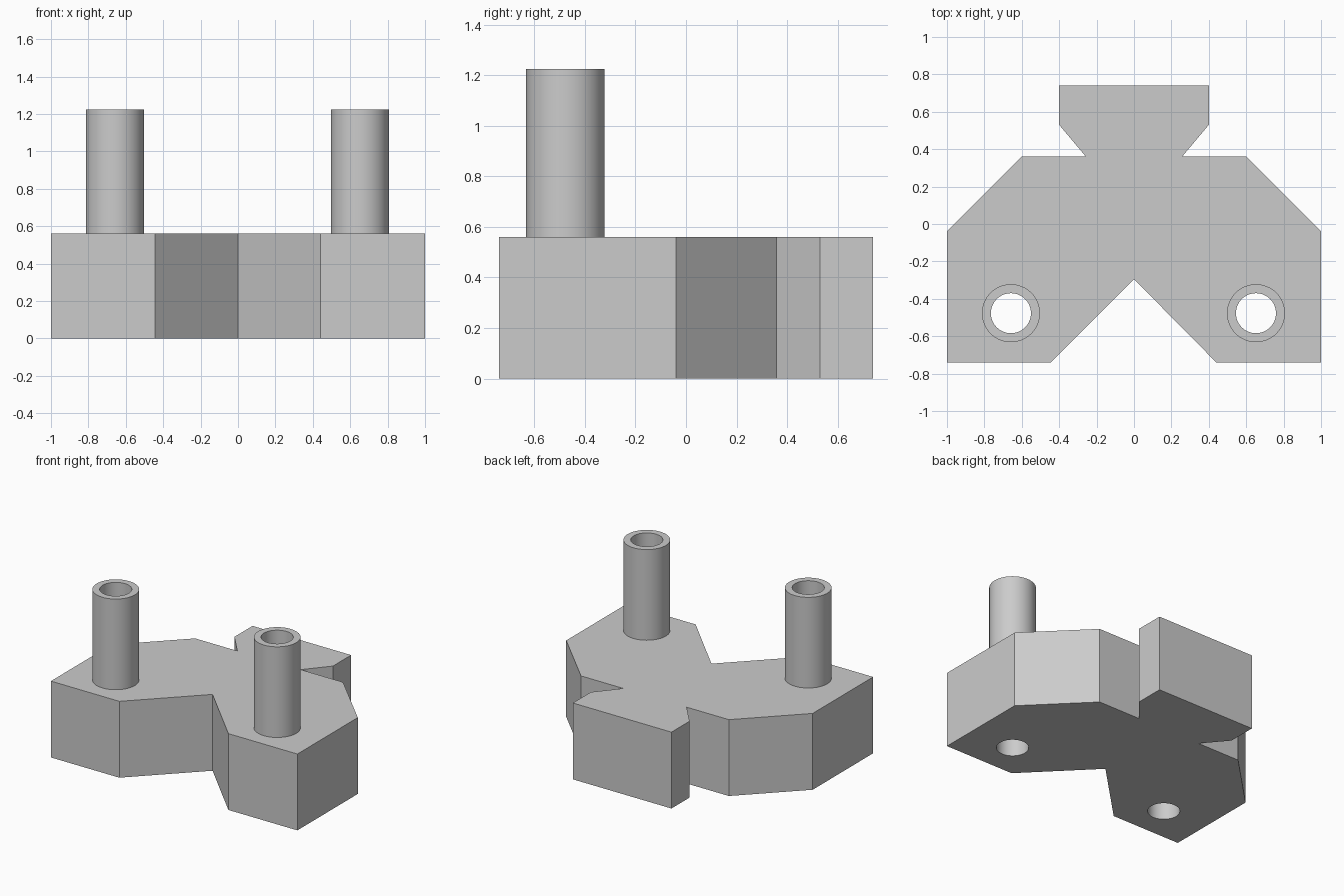
import bpy, bmesh, math

if "Cube" in bpy.data.objects:
    bpy.data.objects.remove(bpy.data.objects["Cube"])

BODY_H, TUBE_TOP = 0.56, 1.225
R_OUT, R_IN, SEGMENTS = 0.155, 0.107, 64
TUBE_SPOTS = [("left", -0.658, -0.477), ("right", 0.652, -0.477)]

grey = bpy.data.materials.new("plain grey")
grey.diffuse_color = (0.6, 0.6, 0.6, 1)
grey.use_nodes = True
grey.node_tree.nodes["Principled BSDF"].inputs["Base Color"].default_value = grey.diffuse_color


def finish(name, bm):
    bmesh.ops.recalc_face_normals(bm, faces=bm.faces)
    mesh = bpy.data.meshes.new(name)
    bm.to_mesh(mesh)
    bm.free()
    mesh.materials.append(grey)
    obj = bpy.data.objects.new(name, mesh)
    bpy.context.collection.objects.link(obj)
    return obj


def smooth(obj):
    bpy.ops.object.select_all(action='DESELECT')
    obj.select_set(True)
    bpy.context.view_layer.objects.active = obj
    bpy.ops.object.shade_smooth_by_angle(angle=math.radians(30))


def ring(bm, r, z, x, y):
    return [bm.verts.new((x + r * math.cos(a), y + r * math.sin(a), z))
            for a in (2 * math.pi * i / SEGMENTS for i in range(SEGMENTS))]


def bridge(bm, a, b):
    for i in range(SEGMENTS):
        j = (i + 1) % SEGMENTS
        bm.faces.new((a[i], a[j], b[j], b[i]))


# Base block: outline with a front notch and a dovetail tab at the back
half = [(1, -0.74), (1, -0.04), (0.6, 0.36), (0.257, 0.36), (0.4, 0.53), (0.4, 0.74)]
outline = ([(0, -0.295), (0.44, -0.74)] + half
           + [(-x, y) for x, y in reversed(half)] + [(-0.445, -0.74)])
bm = bmesh.new()
face = bm.faces.new([bm.verts.new((x, y, 0)) for x, y in outline])
top = bmesh.ops.extrude_face_region(bm, geom=[face])
bmesh.ops.translate(bm, vec=(0, 0, BODY_H),
                    verts=[g for g in top["geom"] if isinstance(g, bmesh.types.BMVert)])
body = finish("base_block", bm)

for side, x, y in TUBE_SPOTS:
    # Bore through the block
    bm = bmesh.new()
    low, high = ring(bm, R_IN, -0.1, x, y), ring(bm, R_IN, BODY_H + 0.1, x, y)
    bridge(bm, low, high)
    bm.faces.new(low)
    bm.faces.new(high)
    cutter = finish(side + "_bore_cutter", bm)
    cutter.hide_render = True
    cutter.hide_set(True)
    cut = body.modifiers.new(side + "_bore", 'BOOLEAN')
    cut.operation, cut.solver, cut.object = 'DIFFERENCE', 'EXACT', cutter

    # Hollow post standing on the block
    bm = bmesh.new()
    loops = [ring(bm, r, z, x, y) for r, z in
             ((R_OUT, BODY_H), (R_OUT, TUBE_TOP), (R_IN, TUBE_TOP), (R_IN, BODY_H))]
    for a, b in zip(loops, loops[1:] + loops[:1]):
        bridge(bm, a, b)
    smooth(finish(side + "_hollow_post", bm))

# Apply the bores, then smooth only their walls
bpy.ops.object.select_all(action='DESELECT')
body.select_set(True)
bpy.context.view_layer.objects.active = body
for name in [m.name for m in body.modifiers]:
    bpy.ops.object.modifier_apply(modifier=name)
smooth(body)
